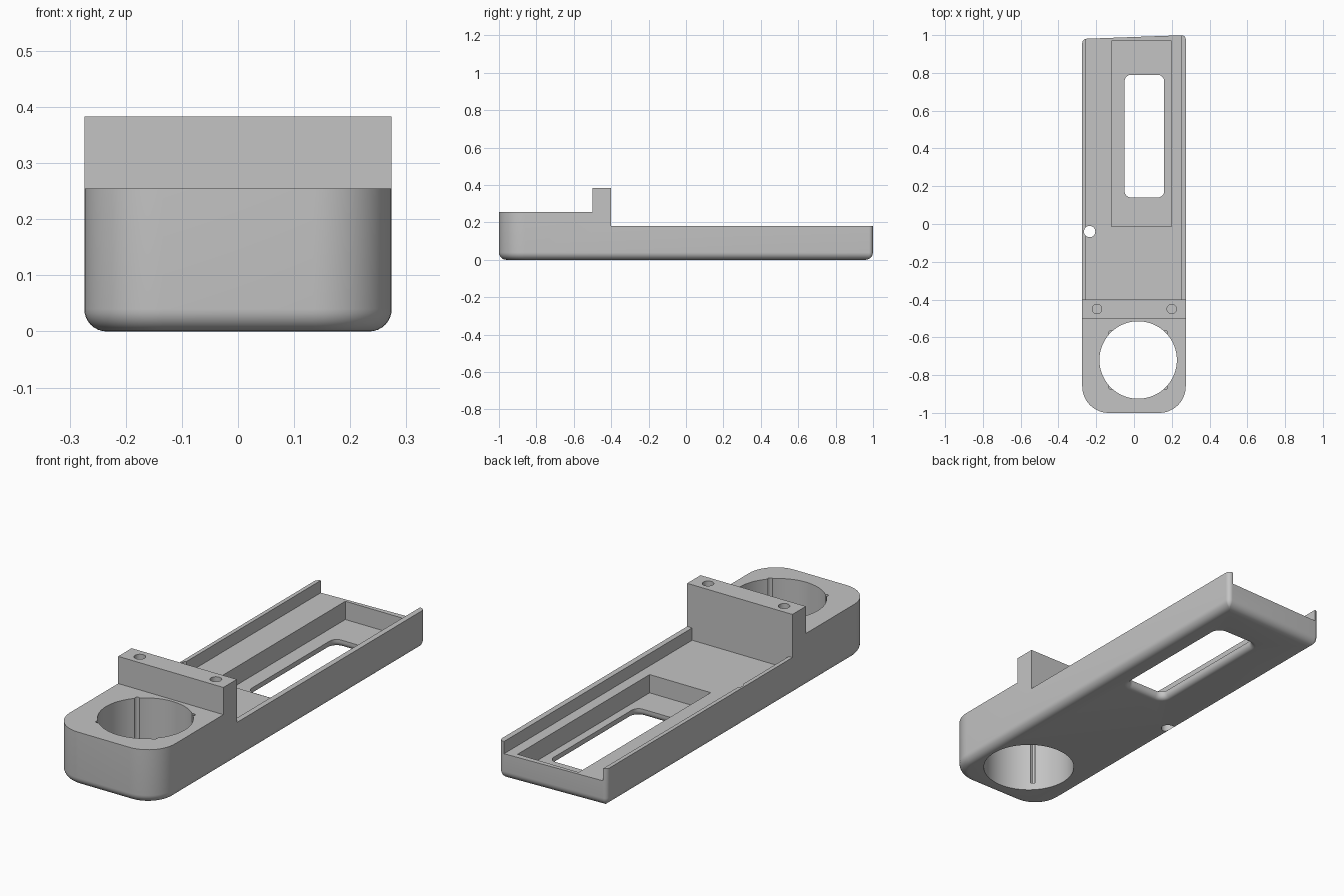
import bpy, bmesh
from math import sin, cos, pi, radians

if "Cube" in bpy.data.objects:
    bpy.data.objects.remove(bpy.data.objects["Cube"])

grey = bpy.data.materials.new("light grey plastic")
grey.use_nodes = True
grey.diffuse_color = (0.55, 0.55, 0.55, 1)
grey.node_tree.nodes["Principled BSDF"].inputs["Base Color"].default_value = (0.55, 0.55, 0.55, 1)


def rounded_loop(x0, x1, y0, y1, r_front, r_back, n=12):
    """Counter-clockwise rounded rectangle."""
    corners = [(x1 - r_back, y1 - r_back, r_back), (x0 + r_back, y1 - r_back, r_back),
               (x0 + r_front, y0 + r_front, r_front), (x1 - r_front, y0 + r_front, r_front)]
    return [(cx + r * cos((q + i / n) * pi / 2), cy + r * sin((q + i / n) * pi / 2))
            for q, (cx, cy, r) in enumerate(corners) for i in range(n + 1)]


def stack(name, levels):
    """Solid lofted through loops given as (z, points)."""
    bm = bmesh.new()
    rings = [[bm.verts.new((x, y, z)) for x, y in pts] for z, pts in levels]
    count = len(rings[0])
    for a, b in zip(rings, rings[1:]):
        for i in range(count):
            j = (i + 1) % count
            bm.faces.new((a[i], a[j], b[j], b[i]))
    bm.faces.new(rings[0][::-1])
    bm.faces.new(rings[-1])
    mesh = bpy.data.meshes.new(name)
    bm.to_mesh(mesh)
    bm.free()
    obj = bpy.data.objects.new(name, mesh)
    bpy.context.collection.objects.link(obj)
    mesh.materials.append(grey)
    return obj


def box(name, x0, x1, y0, y1, z0, z1):
    pts = [(x0, y0), (x1, y0), (x1, y1), (x0, y1)]
    return stack(name, [(z0, pts), (z1, pts)])


def cylinder(name, x, y, r, z0, z1, n=32):
    pts = [(x + r * cos(2 * pi * i / n), y + r * sin(2 * pi * i / n)) for i in range(n)]
    return stack(name, [(z0, pts), (z1, pts)])


def cut(target, cutter):
    cutter.hide_render = True
    mod = target.modifiers.new("cut", "BOOLEAN")
    mod.operation = "DIFFERENCE"
    mod.solver = "EXACT"
    mod.object = cutter
    bpy.context.view_layer.objects.active = target
    bpy.ops.object.modifier_apply(modifier=mod.name)
    bpy.data.objects.remove(cutter)


# Body: rounded plan, filleted underside, slightly slanted back end
W, TOP, FILLET = 0.274, 0.383, 0.04


def body_loop(inset):
    pts = rounded_loop(-W + inset, W - inset, -1 + inset, 1 - inset,
                       0.14 - inset, max(0.022 - inset, 0.004))
    return [(x, y + (0.02 * (x / W - 1) / 2 if y > 0 else 0)) for x, y in pts]


levels = []
for k in range(9):
    a = k / 8 * pi / 2
    levels.append((FILLET * (1 - cos(a)), body_loop(FILLET * (1 - sin(a)))))
levels.append((TOP, body_loop(0)))
body = stack("holder_body", levels)

# Steps either side of the raised cross block
cut(body, box("front_step", -1, 1, -2, -0.5, 0.255, 1))
cut(body, box("rear_step", -1, 1, -0.4, 2, 0.18, 1))

# Open-ended channel and the recessed pocket in its floor
cut(body, box("channel", -0.255, 0.248, -0.4, 2, 0.122, 0.6))
cut(body, box("pocket", -0.12, 0.198, -0.012, 0.97, 0.036, 0.6))

# Window through the pocket floor, flared on the underside
FLARE = 0.025
window = [(-0.01, rounded_loop(-0.05 - FLARE, 0.16 + FLARE, 0.14 - FLARE, 0.79 + FLARE,
                               0.035 + FLARE, 0.035 + FLARE, 8))]
for k in range(7):
    a = k / 6 * pi / 2
    d = FLARE * (1 - sin(a))
    window.append((FLARE * (1 - cos(a)),
                   rounded_loop(-0.05 - d, 0.16 + d, 0.14 - d, 0.79 + d, 0.035 + d, 0.035 + d, 8)))
window.append((0.3, window[-1][1]))
cut(body, stack("window", window))

# Large round socket with four vertical grooves
CX, CY, R = 0.022, -0.72, 0.205
cut(body, cylinder("socket", CX, CY, R, -0.1, 0.6, 96))
for k in range(4):
    a = (k + 0.5) * pi / 2
    cut(body, cylinder("groove", CX + R * cos(a), CY + R * sin(a), 0.011, 0.035, 0.6, 12))

# Cable hole beside the wall, and blind screw holes in the cross block
cut(body, cylinder("cable_hole", -0.235, -0.04, 0.03, -0.1, 0.6))
for x in (-0.196, 0.2):
    cut(body, cylinder("screw_hole", x, -0.45, 0.025, 0.18, 0.6))

bpy.ops.object.select_all(action="DESELECT")
body.select_set(True)
bpy.context.view_layer.objects.active = body
bpy.ops.object.shade_smooth_by_angle(angle=radians(30))
